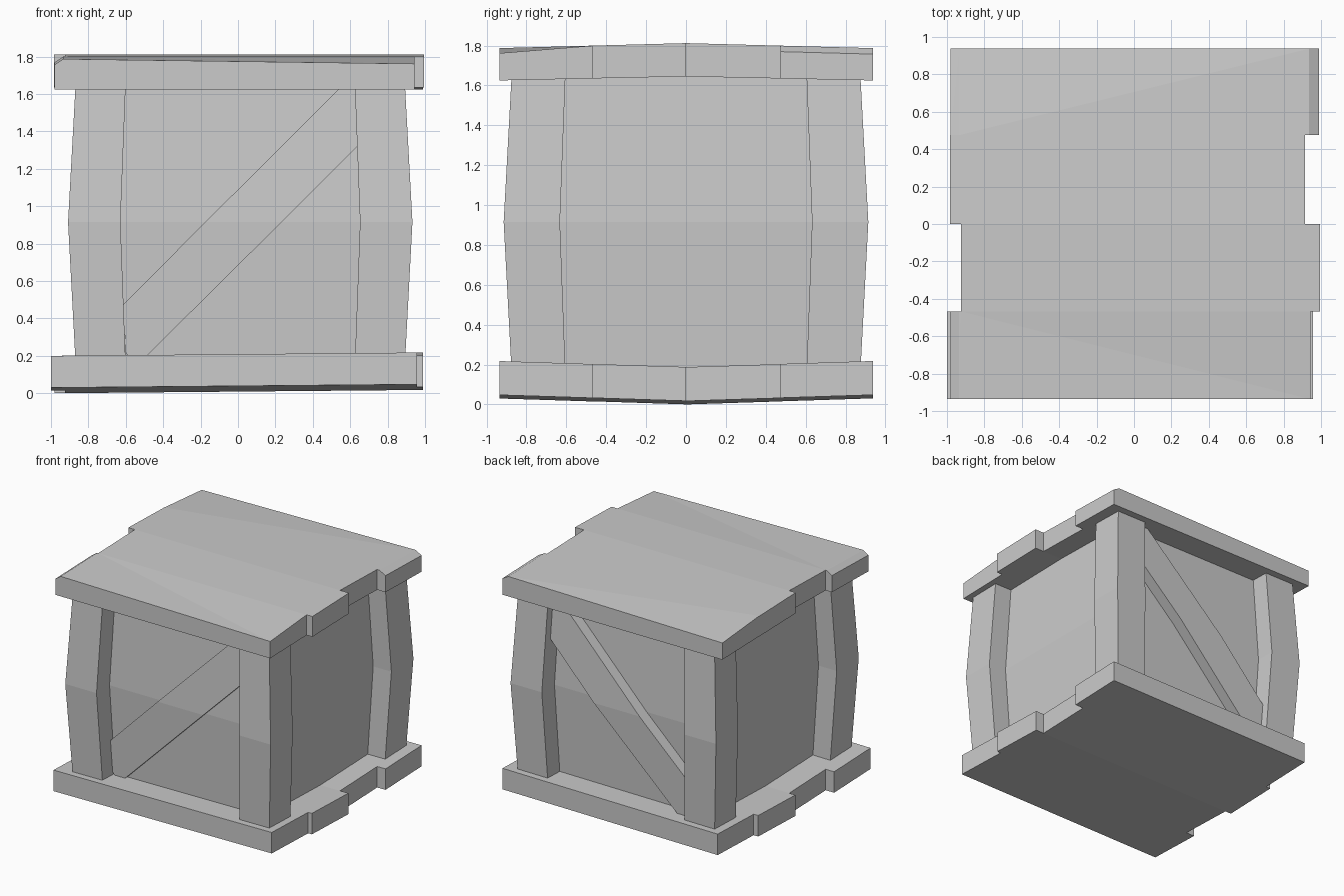
import bpy, bmesh
from mathutils import Vector

if "Cube" in bpy.data.objects:
    bpy.data.objects.remove(bpy.data.objects["Cube"])

MID_Z, CX = 0.915, 0.012          # height of the bulge, centre of the body


def finish(name, bm):
    bmesh.ops.recalc_face_normals(bm, faces=bm.faces[:])
    me = bpy.data.meshes.new(name)
    bm.to_mesh(me)
    bm.free()
    ob = bpy.data.objects.new(name, me)
    bpy.context.collection.objects.link(ob)
    return ob


def prism(points, direction):
    """Extrude a closed outline of 3D points along a direction."""
    bm = bmesh.new()
    face = bm.faces.new([bm.verts.new(p) for p in points])
    ext = bmesh.ops.extrude_face_region(bm, geom=[face])
    moved = [g for g in ext["geom"] if isinstance(g, bmesh.types.BMVert)]
    if len(bm.faces) == len(points) + 1:      # keep the base cap
        bm.faces.new([v for v in bm.verts if v not in moved])
    bmesh.ops.translate(bm, verts=moved, vec=Vector(direction))
    return bm


def cut(bm, co, no):
    bmesh.ops.bisect_plane(bm, geom=bm.verts[:] + bm.edges[:] + bm.faces[:],
                           plane_co=co, plane_no=no)


def bulge(bm):
    """Add a ring at mid height and swell the part outwards there."""
    cut(bm, (0, 0, MID_Z), (0, 0, 1))
    for v in bm.verts:
        s = 1 + 0.045 * max(0, 1 - abs(v.co.z - MID_Z) / 0.72)
        v.co.x = CX + v.co.x * s
        v.co.y *= s


def box(name, x0, x1, y0, y1, z0, z1):
    bm = prism([(x0, y0, z0), (x1, y0, z0), (x1, y1, z0), (x0, y1, z0)],
               (0, 0, z1 - z0))
    bulge(bm)
    return finish(name, bm)


def slab(name, ends, height_fn):
    """Four boards with staggered ends, joined into one bent slab."""
    ys = [-0.935, -0.468, 0, 0.475, 0.937]
    right = [(r, y) for i, (l, r) in enumerate(ends) for y in (ys[i], ys[i + 1])]
    left = [(l, y) for i, (l, r) in enumerate(ends) for y in (ys[i], ys[i + 1])]
    bm = prism([(x, y, 0) for x, y in right + left[::-1]], (0, 0, 1))
    for y in ys[1:4]:
        cut(bm, (0, y, 0), (0, 1, 0))
    for x in (-0.935, 0.935):
        cut(bm, (x, 0, 0), (1, 0, 0))
    for v in bm.verts:
        v.co.z = height_fn(v.co.x, v.co.y, v.co.z > 0.5)
    bmesh.ops.triangulate(bm, faces=bm.faces[:])
    return finish(name, bm)


def base_height(x, y, top):
    return 0.03 * abs(y) / 0.935 + 0.009 * (x + 1) + (0.17 if top else 0)


def lid_height(x, y, top):
    t = abs(y) / 0.935
    if not top:
        return 1.645 - 0.02 * t
    z = 1.812 - 0.025 * t
    if x * y < 0:                              # two sagging corners
        z -= 0.027 * max(0, 2 * t - 1) * min(1, abs(x))
    if abs(x) > 0.96 and x * y > 0.4:          # two worn board ends
        z -= 0.03
    return z


# Base and lid boards
slab("base_boards", [(-1.0, 0.957), (-0.925, 0.99), (-0.98, 0.915), (-0.94, 0.99)],
     base_height)
slab("lid_boards", [(-0.98, 0.943), (-0.925, 0.995), (-0.984, 0.915), (-0.982, 0.99)],
     lid_height)

# Recessed inner body
box("inner_body", -0.725, 0.725, -0.715, 0.72, 0.17, 1.65)

# Corner posts
for sx, side in ((-1, "left"), (1, "right")):
    for sy, end in ((-1, "front"), (1, "back")):
        x0, x1 = sorted((sx * 0.613, sx * 0.881))
        y0, y1 = sorted((sy * 0.605, sy * 0.875))
        box(f"{end}_{side}_post", x0, x1, y0, y1, 0.17, 1.64)

# Diagonal braces on front and back
outline = [(-0.615, 0.475), (-0.612, 0.22), (-0.585, 0.18), (-0.52, 0.18),
           (0.615, 1.32), (0.615, 1.64), (0.54, 1.64)]
for name, y0, y1 in (("front_brace", -0.745, -0.69), ("back_brace", 0.69, 0.81)):
    bm = prism([(x, y0, z) for x, z in outline], (0, y1 - y0, 0))
    bulge(bm)
    finish(name, bm)
